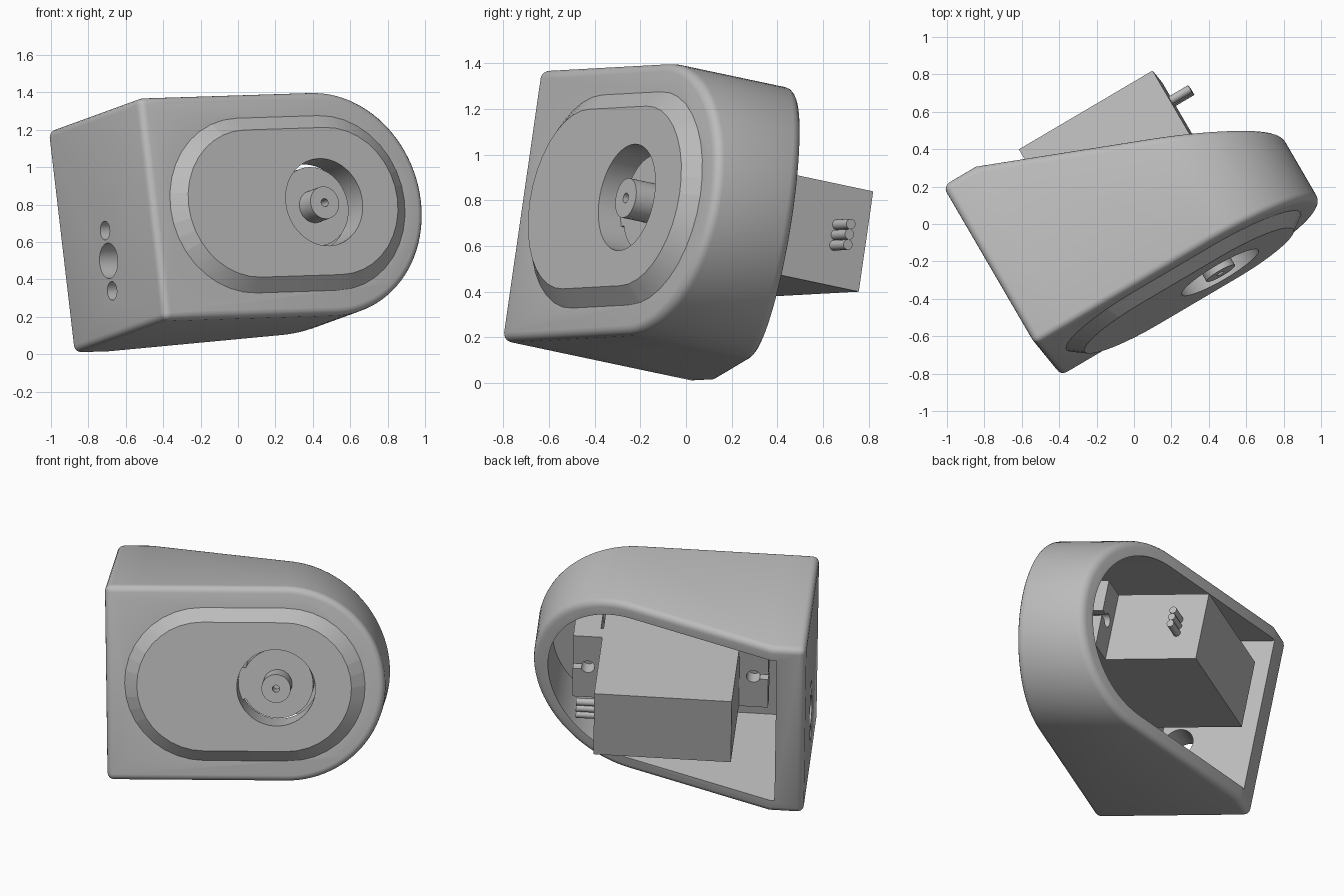
import bpy
import bmesh
from math import pi, sin, cos
from mathutils import Matrix, Vector

cube = bpy.data.objects.get("Cube")
if cube:
    bpy.data.objects.remove(cube, do_unlink=True)

# Tilted frame: local x runs to the round end, y up the face, z out of the face
out = Vector((0.495, -0.85, 0.18)).normalized()
up = Vector((-0.115, 0.1415, 0.983))
side = up.cross(out).normalized()
up = out.cross(side)
FRAME = Matrix((side, up, out)).transposed().to_4x4()

grey = bpy.data.materials.new("plain grey")
grey.use_nodes = True
grey.diffuse_color = (0.5, 0.5, 0.5, 1)
bsdf = next(n for n in grey.node_tree.nodes if n.type == 'BSDF_PRINCIPLED')
bsdf.inputs["Base Color"].default_value = grey.diffuse_color

MID = 0.715          # height of the centre line
ARC_X = 0.335        # centre of the round end
RADIUS = 0.605
LEFT = -0.745
BREAK = -0.54        # where the back starts to slope
FRONT = 0.535
BACK = -0.47
SHAFT_X = 0.288


def finish(name, bm):
    bmesh.ops.recalc_face_normals(bm, faces=bm.faces[:])
    mesh = bpy.data.meshes.new(name)
    bm.to_mesh(mesh)
    bm.free()
    mesh.materials.append(grey)
    obj = bpy.data.objects.new(name, mesh)
    bpy.context.collection.objects.link(obj)
    obj.matrix_world = FRAME
    return obj


def activate(obj):
    bpy.ops.object.select_all(action='DESELECT')
    obj.select_set(True)
    bpy.context.view_layer.objects.active = obj


def smooth(obj):
    activate(obj)
    bpy.ops.object.shade_smooth_by_angle(angle=pi / 6)


def box(name, lo, hi):
    bm = bmesh.new()
    bmesh.ops.create_cube(bm, size=1)
    lo, hi = Vector(lo), Vector(hi)
    for v in bm.verts:
        v.co = (lo + hi) / 2 + v.co * (hi - lo)
    return finish(name, bm)


def cylinder(name, start, length, radius, axis='Z', sides=48):
    bm = bmesh.new()
    bmesh.ops.create_cone(bm, cap_ends=True, segments=sides, radius1=radius,
                          radius2=radius, depth=length)
    bmesh.ops.translate(bm, verts=bm.verts, vec=(0, 0, length / 2))
    if axis == 'X':
        bmesh.ops.rotate(bm, verts=bm.verts, matrix=Matrix.Rotation(pi / 2, 3, 'Y'))
    bmesh.ops.translate(bm, verts=bm.verts, vec=start)
    obj = finish(name, bm)
    smooth(obj)
    return obj


def cut(obj, cutter, operation='DIFFERENCE'):
    cutter.hide_render = True
    mod = obj.modifiers.new("cut", 'BOOLEAN')
    mod.operation = operation
    mod.solver = 'EXACT'
    mod.object = cutter
    activate(obj)
    bpy.ops.object.modifier_apply(modifier=mod.name)
    bpy.data.objects.remove(cutter, do_unlink=True)


def arc(cx, radius, start, steps):
    return [(cx + radius * cos(start + pi * i / steps),
             MID + radius * sin(start + pi * i / steps)) for i in range(steps + 1)]


def loft(bm, loops):
    """Bridge point loops of equal length and return the vertex rings."""
    rings = [[bm.verts.new(p) for p in loop] for loop in loops]
    for a, b in zip(rings, rings[1:]):
        for i in range(len(a)):
            j = (i + 1) % len(a)
            bm.faces.new((a[i], a[j], b[j], b[i]))
    return rings


# Housing: one flat end, one round end, back sloping away towards the round end
def back_z(x):
    return BACK + 0.4 * max(0, x - BREAK)


outline = ([(LEFT, MID - RADIUS), (BREAK, MID - RADIUS)]
           + arc(ARC_X, RADIUS, -pi / 2, 48)
           + [(BREAK, MID + RADIUS), (LEFT, MID + RADIUS)])
bm = bmesh.new()
front, back = loft(bm, [[(x, y, FRONT) for x, y in outline],
                        [(x, y, back_z(x)) for x, y in outline]])
bm.faces.new(front)
bm.faces.new(back[1:-1])
bm.faces.new((back[0], back[1], back[-2], back[-1]))
housing = finish("housing", bm)
bevel = housing.modifiers.new("round edges", 'BEVEL')
bevel.width = 0.04
bevel.segments = 4
bevel.angle_limit = pi / 6
activate(housing)
bpy.ops.object.modifier_apply(modifier=bevel.name)

# Hollow inside, open at the back
inner = RADIUS - 0.09
pocket = [(-0.57, MID - inner)] + arc(ARC_X, inner, -pi / 2, 48) + [(-0.57, MID + inner)]
bm = bmesh.new()
for ring in loft(bm, [[(x, y, z) for x, y in pocket] for z in (-1, 0.42)]):
    bm.faces.new(ring)
cut(housing, finish("pocket_cutter", bm))

# Cable hole and two screw holes in the flat end wall
for y, r in ((0.526, 0.095), (0.69, 0.05), (0.362, 0.05)):
    cut(housing, cylinder("wall_hole_cutter", (-0.9, y, 0.02), 0.5, r, 'X'))

# Raised oval panel on the front
bm = bmesh.new()
loops = []
for half, r, z in ((0.726, 0.475, FRONT - 0.02), (0.726, 0.475, FRONT),
                   (0.648, 0.4, FRONT + 0.06)):
    reach = half - r
    loops.append([(x, y, z) for x, y in arc(0.095 + reach, r, -pi / 2, 18)
                  + arc(0.095 - reach, r, pi / 2, 18)])
rings = loft(bm, loops)
bm.faces.new(rings[0])
bm.faces.new(rings[-1])
cut(housing, finish("front_panel", bm), 'UNION')

# Round opening for the drive shaft
cut(housing, cylinder("shaft_hole_cutter", (SHAFT_X, 0.71, 0.3), 0.5, 0.237, sides=64))
smooth(housing)

# Motor body and gear case
LOW, HIGH = 0.483, 0.93
mid_motor = (LOW + HIGH) / 2
box("motor_body", (-0.305, LOW, -0.497), (0.525, HIGH, 0.34))
cylinder("gear_case", (SHAFT_X, mid_motor, 0.33), 0.15, 0.215)
cylinder("gear_case_lobe", (SHAFT_X - 0.22, mid_motor, 0.33), 0.15, 0.1)

# Drive shaft with a screw hole in its tip
shaft = cylinder("drive_shaft", (SHAFT_X, mid_motor, 0.47), 0.13, 0.088)
cut(shaft, cylinder("screw_hole_cutter", (SHAFT_X, mid_motor, 0.52), 0.2, 0.022, sides=24))
smooth(shaft)

# Mounting tabs with keyhole slots, each on a post
for label, root, tip in (("left", 0.52, 0.7), ("right", -0.3, -0.48)):
    a, b = min(root, tip), max(root, tip)
    tab = box(label + "_mounting_tab", (a, LOW, 0.09), (b, HIGH, 0.18))
    hole_x = (root + tip) / 2
    cut(tab, cylinder("tab_hole_cutter", (hole_x, mid_motor, 0), 0.3, 0.042, sides=32))
    end = tip + (0.05 if tip > root else -0.05)
    cut(tab, box("tab_slot_cutter", (min(hole_x, end), mid_motor - 0.017, 0),
                 (max(hole_x, end), mid_motor + 0.017, 0.3)))
    smooth(tab)
    box(label + "_post", (a + 0.02, LOW, 0.18), (b, HIGH, 0.43))

# Three cable wires
for i in (-1, 0, 1):
    cylinder("wire_%d" % (i + 2), (0.5, mid_motor + 0.046 * i, -0.34), 0.145, 0.023,
             'X', sides=20)
